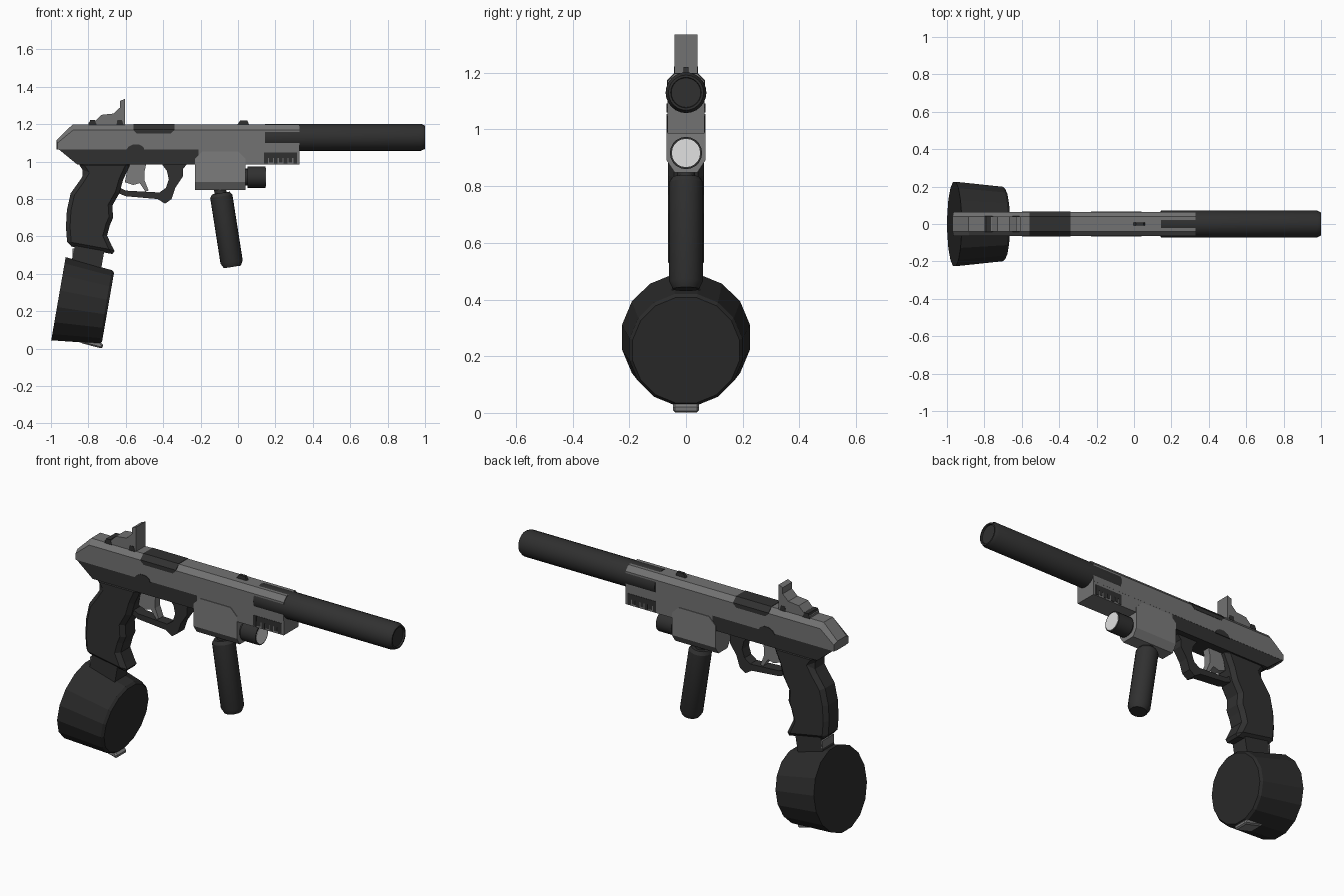
import bpy, bmesh, math
from mathutils import Vector

if "Cube" in bpy.data.objects:
    bpy.data.objects.remove(bpy.data.objects["Cube"])


def material(name, v):
    m = bpy.data.materials.new(name)
    m.diffuse_color = (v, v, v, 1)
    m.use_nodes = True
    m.node_tree.nodes["Principled BSDF"].inputs["Base Color"].default_value = m.diffuse_color
    return m


DARK = material("dark polymer", 0.03)
BLACK = material("drum black", 0.024)
GREY = material("slide grey", 0.17)
LIGHT = material("attachment grey", 0.2)
LENS = material("lens white", 0.75)


def finish(name, bm, mat, bevel=0.0, smooth=False):
    bmesh.ops.recalc_face_normals(bm, faces=bm.faces)
    me = bpy.data.meshes.new(name)
    bm.to_mesh(me)
    bm.free()
    ob = bpy.data.objects.new(name, me)
    bpy.context.collection.objects.link(ob)
    me.materials.append(mat)
    if bevel:
        mod = ob.modifiers.new("bevel", "BEVEL")
        mod.width, mod.segments = bevel, 1
        mod.limit_method, mod.angle_limit = "ANGLE", math.radians(60)
    if smooth:
        bpy.context.view_layer.objects.active = ob
        ob.select_set(True)
        bpy.ops.object.shade_smooth_by_angle(angle=math.radians(30))
        ob.select_set(False)
    return ob


def bridge(bm, rings):
    """Skin closed rings of equal length and cap both ends."""
    n = len(rings[0])
    vs = [[bm.verts.new(p) for p in r] for r in rings]
    for a, b in zip(vs, vs[1:]):
        for i in range(n):
            bm.faces.new((a[i], a[(i + 1) % n], b[(i + 1) % n], b[i]))
    bm.faces.new(vs[0])
    bm.faces.new(vs[-1])


def slab(name, profile, half, mat, side=None, inner=None, bevel=0.0):
    """XZ profile extruded over y; 'side' is an optional smaller outer profile."""
    layers = [(-half, side or profile), (half, side or profile)]
    if side:
        layers[1:1] = [(-inner, profile), (inner, profile)]
    bm = bmesh.new()
    bridge(bm, [[(x, y, z) for x, z in p] for y, p in layers])
    return finish(name, bm, mat, bevel)


def lathe(name, start, end, steps, sides, mat, turn=0.0, smooth=True):
    """Revolve (fraction, radius) steps about the line start-end (in the XZ plane)."""
    a, b = Vector(start), Vector(end)
    u = Vector((0, 1, 0))
    v = (b - a).normalized().cross(u)
    bm = bmesh.new()
    angles = [turn + 2 * math.pi * i / sides for i in range(sides)]
    bridge(bm, [[a.lerp(b, t) + (u * math.cos(q) + v * math.sin(q)) * r for q in angles]
                for t, r in steps])
    return finish(name, bm, mat, 0, smooth)


def box(name, x0, x1, z0, z1, half, mat):
    return slab(name, [(x0, z0), (x1, z0), (x1, z1), (x0, z1)], half, mat)


# Slide with chamfered top edges
slab("slide", [(-.97, 1.065), (-.97, 1.115), (-.885, 1.198), (.33, 1.198), (.33, 1.065)],
     .065, GREY,
     side=[(-.965, 1.065), (-.965, 1.10), (-.88, 1.17), (.33, 1.17), (.33, 1.065)], inner=.04)

# Dark frame behind, grey rail in front
slab("frame", [(-.96, 1.067), (-.86, .985), (-.2, .985), (-.2, 1.067)], .064, DARK)
box("front_rail", -.21, .33, .985, 1.067, .0645, GREY)
for i in range(7):
    x = .14 + i * .026
    box("rail_groove", x, x + .02, .99 + .006 * (i % 2), 1.05, .0665, DARK)
box("rail_groove_band", .14, .31, 1.02, 1.05, .066, DARK)

# Ejection port wrapping over the top of the slide
slab("ejection_port", [(-.56, 1.17), (-.54, 1.15), (-.36, 1.15), (-.34, 1.17), (-.34, 1.2), (-.56, 1.2)],
     .067, DARK,
     side=[(-.56, 1.168), (-.54, 1.15), (-.36, 1.15), (-.34, 1.168), (-.34, 1.173), (-.56, 1.173)],
     inner=.041)
slab("slide_stop", [(-.6, 1.06), (-.585, 1.08), (-.56, 1.092), (-.53, 1.092), (-.505, 1.078), (-.5, 1.06)],
     .068, DARK)

# Suppressor
lathe("suppressor", (.145, 0, 1.13), (1, 0, 1.13),
      [(0, .072), (.975, .072), (1, .062), (1, .054), (.99, .052)], 24, DARK)

# Rear sight mount and iron sights
slab("sight_mount", [(-.8, 1.195), (-.8, 1.21), (-.76, 1.22), (-.73, 1.25), (-.665, 1.257),
                     (-.63, 1.29), (-.63, 1.325), (-.605, 1.335), (-.605, 1.195)], .041, GREY)
slab("rear_sight", [(-.8, 1.195), (-.79, 1.222), (-.765, 1.222), (-.755, 1.195)], .043, DARK)
slab("mount_screw", [(-.65, 1.195), (-.645, 1.222), (-.62, 1.222), (-.612, 1.195)], .043, DARK)
slab("front_sight", [(-.005, 1.195), (.012, 1.22), (.05, 1.22), (.06, 1.195)], .008, DARK)

# Grip
slab("grip", [(-.86, 1.0), (-.82, .94), (-.845, .9), (-.895, .83), (-.915, .74), (-.92, .65), (-.912, .55),
              (-.65, .502), (-.675, .55), (-.70, .605), (-.685, .66), (-.668, .70), (-.672, .765),
              (-.635, .83), (-.615, .9), (-.57, 1.0)], .064, DARK, bevel=.022)

# Trigger guard
slab("trigger_guard", [(-.65, .87), (-.60, .845), (-.42, .835), (-.385, .86), (-.37, .905), (-.38, .95),
                       (-.41, .99), (-.27, .99), (-.295, .96), (-.295, .92), (-.335, .86), (-.355, .80),
                       (-.39, .775), (-.43, .80), (-.60, .815), (-.65, .835)], .03, DARK)

# Trigger
slab("trigger", [(-.585, .99), (-.605, .89), (-.56, .875), (-.525, .885), (-.495, .84), (-.478, .845),
                 (-.50, .90), (-.50, .945), (-.49, .99)], .022, LIGHT)

# Magazine neck and drum
slab("magazine_neck", [(-.87, .56), (-.905, .40), (-.74, .38), (-.71, .55)], .05, DARK)
box("neck_plate", -.885, -.875, .49, .535, .05, GREY)
lathe("drum", (-.96, 0, .267), (-.695, 0, .221),
      [(0, .23), (.95, .203), (1, .192)], 16, BLACK, math.pi / 16, smooth=False)
slab("drum_latch", [(-.84, .045), (-.84, .03), (-.725, 0), (-.722, .02), (-.76, .06)], .046, LIGHT,
     bevel=.008)

# Light housing with chamfered lower edges, head and lens
slab("light_housing", [(-.23, .848), (-.23, 1.015), (-.19, 1.055), (0, 1.055), (.04, 1.015), (.04, .848)],
     .068, LIGHT,
     side=[(-.23, .89), (-.23, 1.015), (-.19, 1.055), (0, 1.055), (.04, 1.015), (.04, .89)], inner=.04)
lathe("light_neck", (.03, 0, .917), (.06, 0, .917), [(0, .045), (1, .045)], 20, DARK)
lathe("light_head", (.052, 0, .917), (.148, 0, .917), [(0, .057), (1, .057)], 20, DARK)
lathe("light_lens", (.145, 0, .917), (.15, 0, .917), [(0, .05), (1, .05)], 20, LENS)

# Tilted foregrip
lathe("foregrip_neck", (-.1, 0, .87), (-.085, 0, .79), [(0, .032), (1, .032)], 16, DARK)
lathe("foregrip", (-.092, 0, .832), (-.03, 0, .437),
      [(0, .048), (.045, .06), (.93, .06), (1, .046)], 20, DARK)
